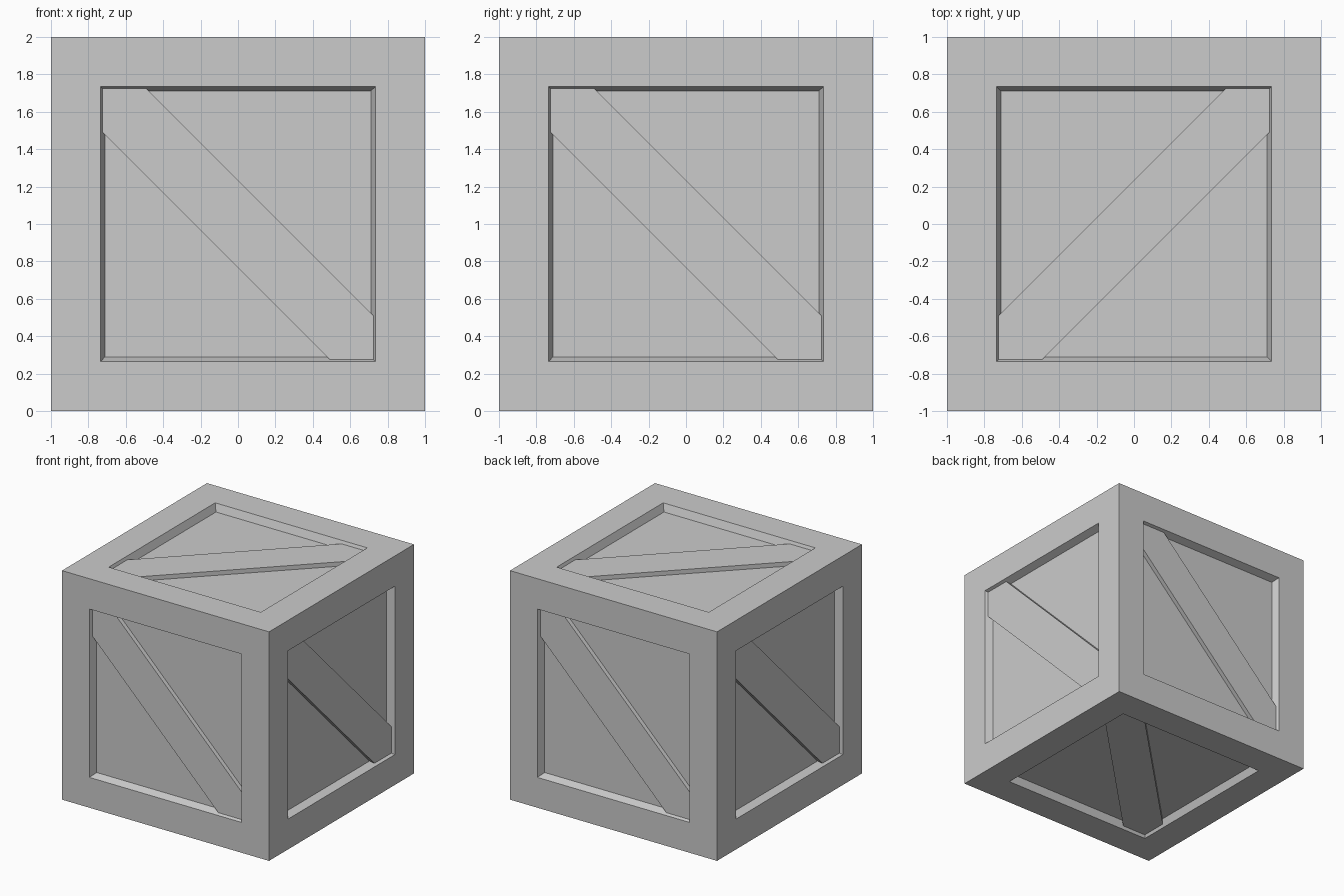
import bpy, bmesh
from math import pi
from mathutils import Matrix

if "Cube" in bpy.data.objects:
    bpy.data.objects.remove(bpy.data.objects["Cube"])

OPEN, FLOOR = 0.735, 0.71      # half-size of recess at its rim and at its floor
DEPTH, BRACE_TOP = 0.064, 0.026  # recess depth, brace surface below the rim
HALF = 0.233                   # brace edges lie on |u + v| = HALF


def add_object(name, bm):
    bmesh.ops.recalc_face_normals(bm, faces=bm.faces)
    mesh = bpy.data.meshes.new(name)
    bm.to_mesh(mesh)
    bm.free()
    ob = bpy.data.objects.new(name, mesh)
    bpy.context.collection.objects.link(ob)
    return ob


# Crate body: cube with a tapered recess in each face
bm = bmesh.new()
bmesh.ops.create_cube(bm, size=2)
panels = bm.faces[:]
bmesh.ops.inset_individual(bm, faces=panels, thickness=1 - OPEN,
                           use_even_offset=True)
bmesh.ops.inset_individual(bm, faces=panels, thickness=OPEN - FLOOR,
                           depth=-DEPTH, use_even_offset=True)
bmesh.ops.translate(bm, verts=bm.verts, vec=(0, 0, 1))
add_object("crate_body", bm)


# Diagonal brace: six-sided board fitted into the recess corners
def brace(name, rotation):
    def ring(bm, s, y):
        k = s - HALF
        outline = [(-s, k), (-s, s), (-k, s), (s, -k), (s, -s), (k, -s)]
        return [bm.verts.new((u, y, v)) for u, v in outline]

    bm = bmesh.new()
    rim = OPEN - (OPEN - FLOOR) * BRACE_TOP / DEPTH
    outer = ring(bm, rim, -1 + BRACE_TOP)
    inner = ring(bm, FLOOR, -1 + DEPTH)
    bm.faces.new(outer)
    bm.faces.new(inner[::-1])
    for i in range(6):
        j = (i + 1) % 6
        bm.faces.new((outer[i], inner[i], inner[j], outer[j]))
    bm.transform(Matrix.Translation((0, 0, 1)) @ rotation)
    add_object(name, bm)


for i, side in enumerate(("front", "right", "back", "left")):
    brace(side + "_brace", Matrix.Rotation(i * pi / 2, 4, 'Z'))
turn = Matrix.Rotation(pi / 2, 4, 'Z')
brace("top_brace", turn @ Matrix.Rotation(-pi / 2, 4, 'X'))
# front diagonal tipped downward already runs along x = y
brace("bottom_brace", Matrix.Rotation(pi / 2, 4, 'X'))
